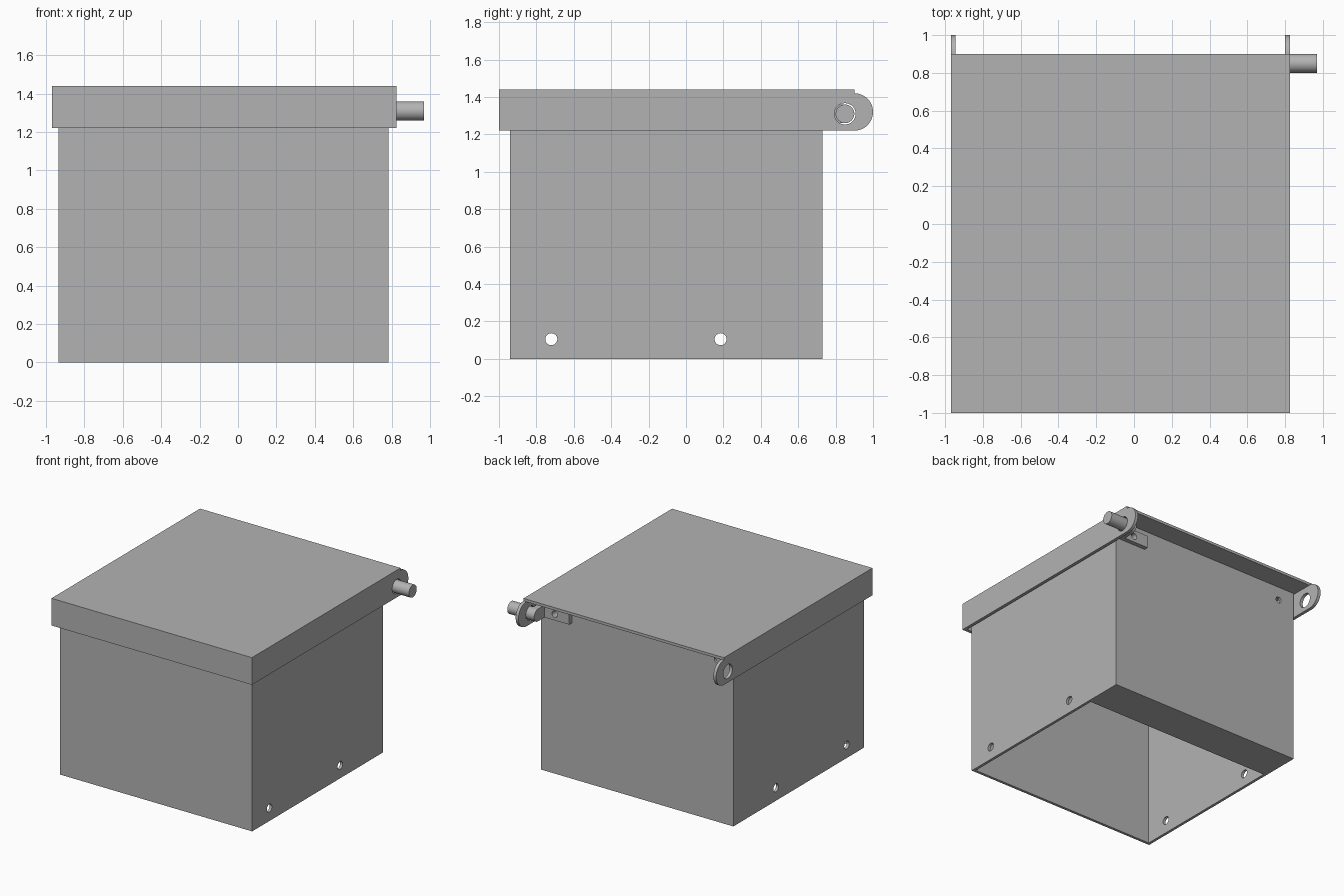
import bpy, bmesh, math
from mathutils import Vector

cube = bpy.data.objects.get("Cube")
if cube:
    bpy.data.objects.remove(cube, do_unlink=True)

grey = bpy.data.materials.new("plain grey")
grey.use_nodes = True
color = (0.45, 0.45, 0.45, 1)
grey.diffuse_color = color
grey.node_tree.nodes["Principled BSDF"].inputs["Base Color"].default_value = color


def make(name, bm):
    bmesh.ops.recalc_face_normals(bm, faces=bm.faces)
    mesh = bpy.data.meshes.new(name)
    bm.to_mesh(mesh)
    bm.free()
    mesh.materials.append(grey)
    obj = bpy.data.objects.new(name, mesh)
    bpy.context.collection.objects.link(obj)
    return obj


def prism(name, profile, direction):
    """Extrude a closed outline along a direction."""
    bm = bmesh.new()
    face = bm.faces.new([bm.verts.new(p) for p in profile])
    out = bmesh.ops.extrude_face_region(bm, geom=[face])
    verts = [v for v in out["geom"] if isinstance(v, bmesh.types.BMVert)]
    bmesh.ops.translate(bm, verts=verts, vec=Vector(direction))
    return make(name, bm)


def block(name, x, y, z):
    outline = [(x[0], y[0], z[0]), (x[1], y[0], z[0]),
               (x[1], y[1], z[0]), (x[0], y[1], z[0])]
    return prism(name, outline, (0, 0, z[1] - z[0]))


def rod_x(name, x, y, z, r):
    turns = [math.tau * i / 40 for i in range(40)]
    outline = [(x[0], y + r * math.cos(a), z + r * math.sin(a)) for a in turns]
    return prism(name, outline, (x[1] - x[0], 0, 0))


def rod_y(name, x, y, z, r):
    turns = [math.tau * i / 32 for i in range(32)]
    outline = [(x + r * math.cos(a), y[0], z + r * math.sin(a)) for a in turns]
    return prism(name, outline, (0, y[1] - y[0], 0))


def tab(name, x, y_start, y_center, z, r):
    """Plate across x with a rounded rear end."""
    arc = [math.pi * (i / 24 - 0.5) for i in range(25)]
    outline = [(x[0], y_center + r * math.cos(a), z + r * math.sin(a)) for a in arc]
    outline += [(x[0], y_start, z + r), (x[0], y_start, z - r)]
    return prism(name, outline, (x[1] - x[0], 0, 0))


def combine(target, tool, operation):
    mod = target.modifiers.new(operation.lower(), "BOOLEAN")
    mod.operation, mod.object, mod.solver = operation, tool, "EXACT"
    bpy.ops.object.select_all(action="DESELECT")
    bpy.context.view_layer.objects.active = target
    target.select_set(True)
    bpy.ops.object.modifier_apply(modifier=mod.name)
    bpy.data.objects.remove(tool, do_unlink=True)


T = 0.022                                 # wall thickness
BX, BY, TOP = (-0.935, 0.785), (-0.94, 0.73), 1.418
LX, LY, LZ = (-0.97, 0.825), (-1.0, 0.9), (1.22, 1.44)
PIN_Y, PIN_Z = 0.85, 1.31
SCREW_X = (0.64, -0.79)

# Open-bottomed body with a return lip along the back of its floor
body = block("box_body", BX, BY, (0, TOP))
combine(body, block("inside", (BX[0] + T, BX[1] - T), (BY[0] + T, BY[1] - T),
                    (-0.1, 1.6)), "DIFFERENCE")
combine(body, block("lip", (BX[0] + T / 2, BX[1] - T / 2), (0.41, BY[1] - T / 2),
                    (0, T)), "UNION")

# Paired side holes and rear screw holes
for y in (-0.72, 0.185):
    combine(body, rod_x("hole", (-1.2, 1.2), y, 0.105, 0.032), "DIFFERENCE")
for x in SCREW_X:
    combine(body, rod_y("hole", x, (0.6, 0.9), PIN_Z, 0.025), "DIFFERENCE")

# Lid skirted on three sides, with rounded hinge ears at the back
E = 0.025
lid = block("lid", LX, LY, LZ)
combine(lid, block("inside", (LX[0] + E, LX[1] - E), (LY[0] + E, 1.2),
                   (1.0, LZ[1] - T)), "DIFFERENCE")
for x in ((LX[0], LX[0] + E), (LX[1] - E, LX[1])):
    combine(lid, tab("ear", x, 0.7, 0.9, 1.32, 0.1), "UNION")
combine(lid, rod_x("hole", (-1.2, 1.2), PIN_Y, PIN_Z, 0.057), "DIFFERENCE")

# Hinge bracket screwed to the back of the body
bracket = block("hinge_bracket", (0.51, 0.78), (BY[1], 0.765), (1.26, 1.36))
combine(bracket, tab("arm", (0.73, 0.78), BY[1], PIN_Y, PIN_Z, 0.05), "UNION")
combine(bracket, rod_y("hole", SCREW_X[0], (0.6, 0.9), PIN_Z, 0.025), "DIFFERENCE")

# Hinge pin
pin = rod_x("hinge_pin", (0.78, 0.97), PIN_Y, PIN_Z, 0.05)

# Smooth round surfaces, crisp corners
bpy.ops.object.select_all(action="DESELECT")
for obj in (body, lid, bracket, pin):
    obj.select_set(True)
bpy.context.view_layer.objects.active = body
bpy.ops.object.shade_smooth_by_angle(angle=math.radians(30))
